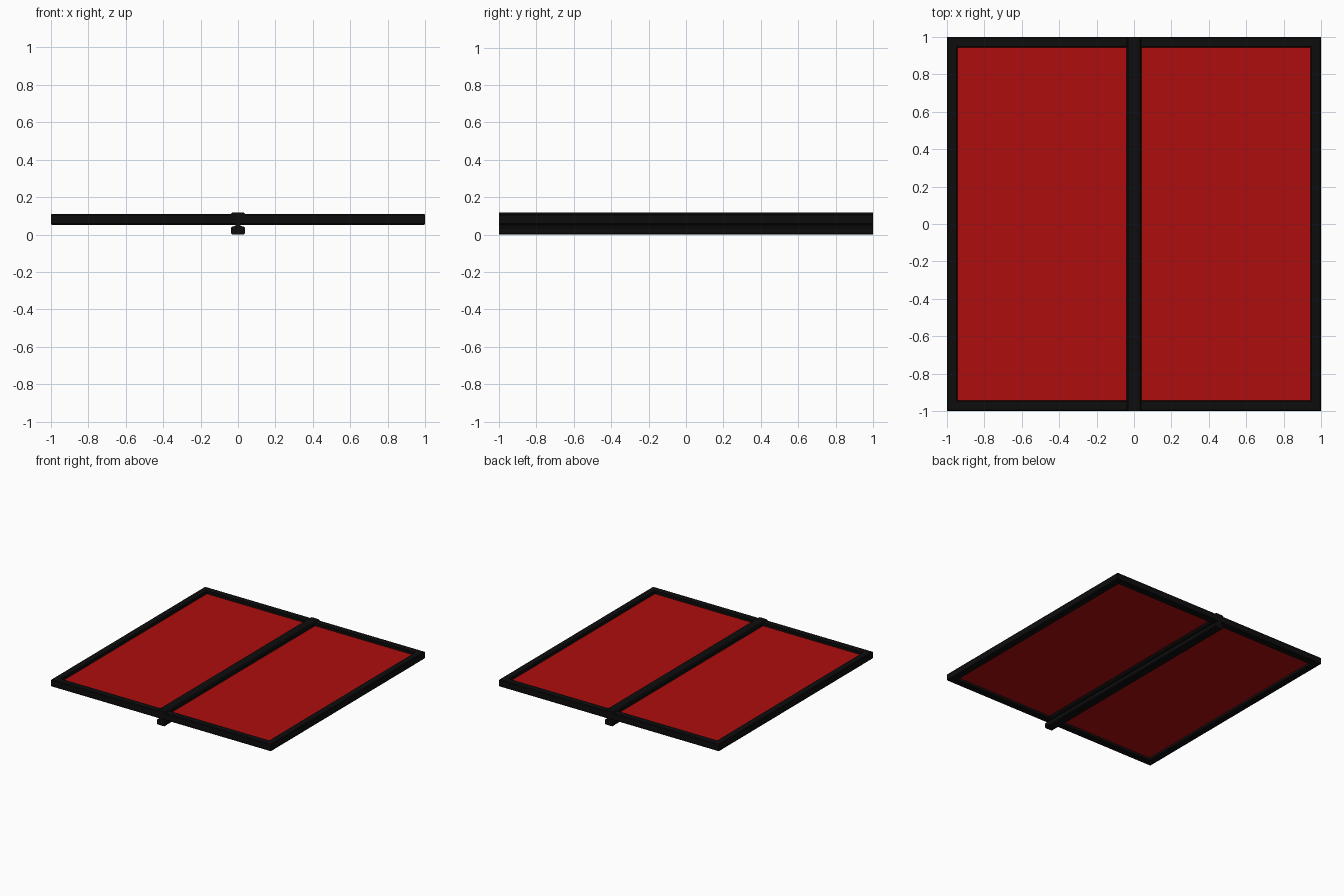
import bpy, bmesh

if "Cube" in bpy.data.objects:
    bpy.data.objects.remove(bpy.data.objects["Cube"])


def material(name, color):
    m = bpy.data.materials.new(name)
    m.diffuse_color = color
    m.use_nodes = True
    m.node_tree.nodes["Principled BSDF"].inputs["Base Color"].default_value = m.diffuse_color
    return m


BLACK = material("black_metal", (0.004, 0.004, 0.004, 1))
RED = material("red_panel", (0.42, 0.004, 0.004, 1))


def add_object(name, bm, mat):
    bmesh.ops.recalc_face_normals(bm, faces=bm.faces)
    me = bpy.data.meshes.new(name)
    bm.to_mesh(me)
    bm.free()
    me.materials.append(mat)
    ob = bpy.data.objects.new(name, me)
    bpy.context.collection.objects.link(ob)
    return ob


def bridge(bm, rings, closed):
    """Skin a series of equal profile rings, capping the ends if open."""
    n = len(rings[0])
    for i in range(len(rings) if closed else len(rings) - 1):
        a, b = rings[i], rings[(i + 1) % len(rings)]
        for k in range(n):
            bm.faces.new((a[k], a[(k + 1) % n], b[(k + 1) % n], b[k]))
    if not closed:
        bm.faces.new(rings[0])
        bm.faces.new(rings[-1])


# Outer frame: chamfered bar profile (inset, z) mitred round the square
bar = [(0, 0.058), (0.005, 0.052), (0.052, 0.052), (0.057, 0.058),
       (0.057, 0.104), (0.052, 0.110), (0.005, 0.110), (0, 0.104)]
bm = bmesh.new()
corners = [(-1, -1), (1, -1), (1, 1), (-1, 1)]
bridge(bm, [[bm.verts.new((sx * (1 - d), sy * (1 - d), z)) for d, z in bar]
            for sx, sy in corners], True)
add_object("outer_frame", bm, BLACK)

# Centre rail: I-shaped section, wide cap and foot joined by a thin web
half = [(0.030, 0.0), (0.037, 0.007), (0.037, 0.036), (0.030, 0.043),
        (0.014, 0.046), (0.014, 0.058), (0.032, 0.064), (0.040, 0.074),
        (0.040, 0.108), (0.032, 0.117)]
section = half + [(-x, z) for x, z in reversed(half)]
bm = bmesh.new()
bridge(bm, [[bm.verts.new((x, y, z)) for x, z in section] for y in (-1, 1)], False)
add_object("centre_rail", bm, BLACK)

# Two thin red panels tucked into the frame and rail
for side, name in ((-1, "left_panel"), (1, "right_panel")):
    bm = bmesh.new()
    bmesh.ops.create_cube(bm, size=1)
    for v in bm.verts:
        v.co = (side * 0.4875 + v.co.x * 0.925, v.co.y * 1.9, 0.081 + v.co.z * 0.010)
    add_object(name, bm, RED)
